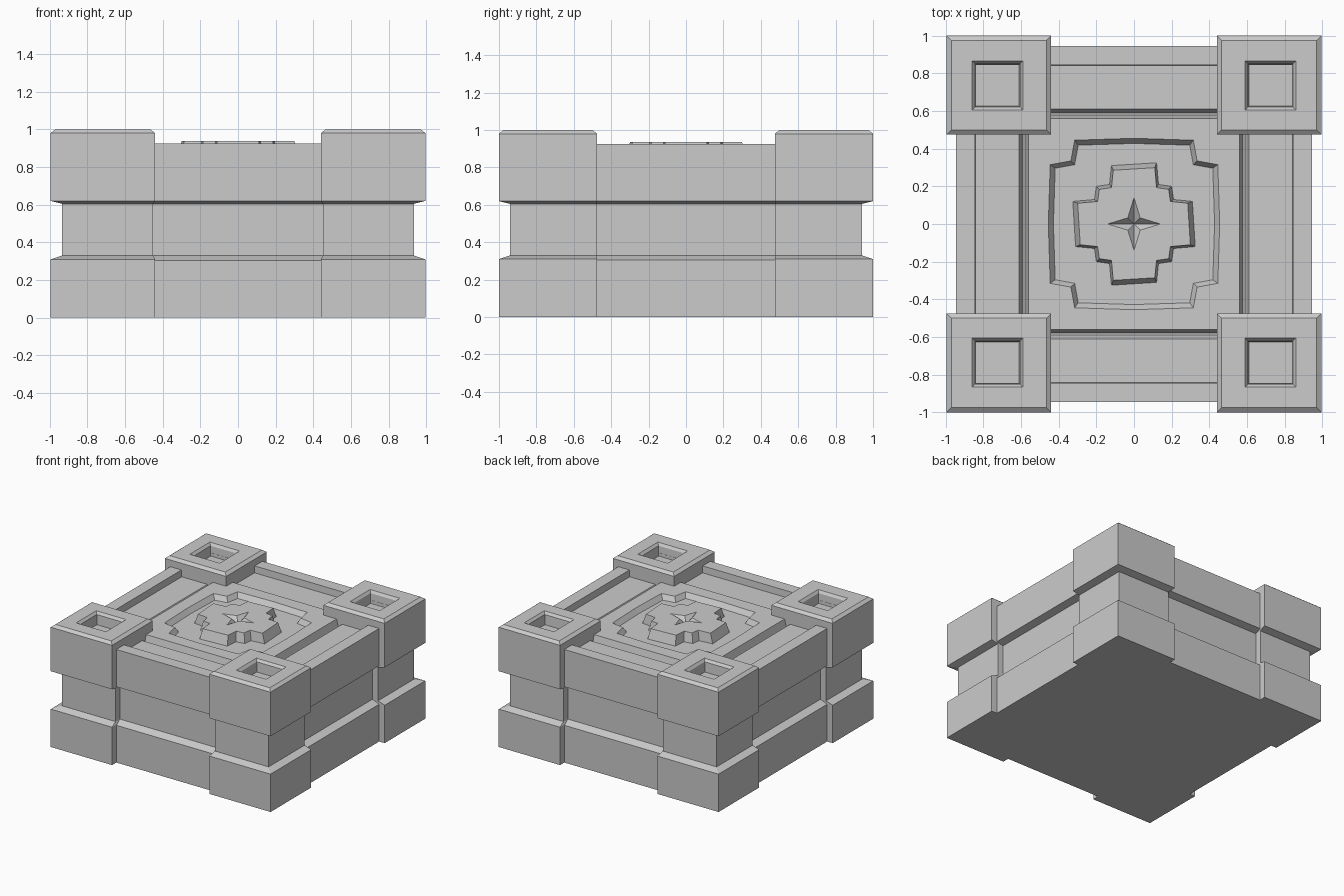
import bpy, bmesh

if "Cube" in bpy.data.objects:
    bpy.data.objects.remove(bpy.data.objects["Cube"])


def loft(name, rings):
    """Closed solid skinned through stacked outlines with equal point counts."""
    bm = bmesh.new()
    loops = [[bm.verts.new(p) for p in ring] for ring in rings]
    n = len(loops[0])
    for a, b in zip(loops, loops[1:]):
        for i in range(n):
            j = (i + 1) % n
            bm.faces.new((a[i], a[j], b[j], b[i]))
    bm.faces.new(loops[0][::-1])
    bm.faces.new(loops[-1])
    bmesh.ops.recalc_face_normals(bm, faces=bm.faces)
    me = bpy.data.meshes.new(name)
    bm.to_mesh(me)
    bm.free()
    ob = bpy.data.objects.new(name, me)
    bpy.context.collection.objects.link(ob)
    return ob


def rect(x0, x1, y0, y1, z):
    return [(x0, y0, z), (x1, y0, z), (x1, y1, z), (x0, y1, z)]


def four_fold(quarter):
    """Repeat the points of one quadrant around the centre."""
    pts = []
    q = list(quarter)
    for _ in range(4):
        pts += q
        q = [(-y, x) for x, y in q]
    return pts


def at(outline, scale, z):
    return [(x * scale, y * scale, z) for x, y in outline]


def cut(target, cutter):
    cutter.hide_render = True
    cutter.hide_set(True)
    m = target.modifiers.new("cut", 'BOOLEAN')
    m.operation = 'DIFFERENCE'
    m.solver = 'EXACT'
    m.object = cutter


# Central body: waisted sides, raised rim, lower walkway, groove and inner platform
profile = [(.945, 0), (.945, .305), (.885, .33), (.885, .605), (.945, .62),
           (.945, .925), (.845, .925), (.842, .87), (.61, .87), (.59, .82),
           (.58, .82), (.56, .90)]
body = loft("pedestal_body", [rect(-r, r, -r, r, z) for r, z in profile])

# Notched recess sunk into the platform
notched = four_fold([(.455, 0), (.445, .315), (.335, .335), (.315, .445)])
cut(body, loft("recess_cutter", [at(notched, .94, .86), at(notched, 1, .90),
                                 at(notched, 1, 1.0)]))

# Stepped cross medallion with an engraved four-point star
cross = four_fold([(.31, .12), (.21, .13), (.20, .20), (.13, .21), (.12, .325)])
medallion = loft("cross_medallion", [at(cross, 1, .80), at(cross, 1, .86),
                                     at(cross, .92, .937)])
star = four_fold([(.14, 0), (.033, .033)])
cut(medallion, loft("star_cutter", [at(star, .02, .885), at(star, 1, .937),
                                    at(star, 1, 1.0)]))

# Corner posts: waisted blocks with bevelled tops and square sockets
X0, X1, Y0, Y1 = .44, .995, .475, 1.0
post = loft("corner_posts", [
    rect(X0, X1, Y0, Y1, 0),
    rect(X0, X1, Y0, Y1, .31),
    rect(.45, .935, Y0, .94, .33),
    rect(.45, .935, Y0, .94, .605),
    rect(X0, X1, Y0, Y1, .62),
    rect(X0, X1, Y0, Y1, .98),
    rect(X0 + .025, X1 - .025, Y0 + .025, Y1 - .025, 1.0),
    rect(.59, .86, .605, .865, 1.0),
    rect(.605, .843, .622, .85, .98),
    rect(.61, .838, .627, .845, .90)])
mirror = post.modifiers.new("mirror", 'MIRROR')
mirror.use_axis = (True, True, False)
mirror.use_clip = False
mirror.use_mirror_merge = False
